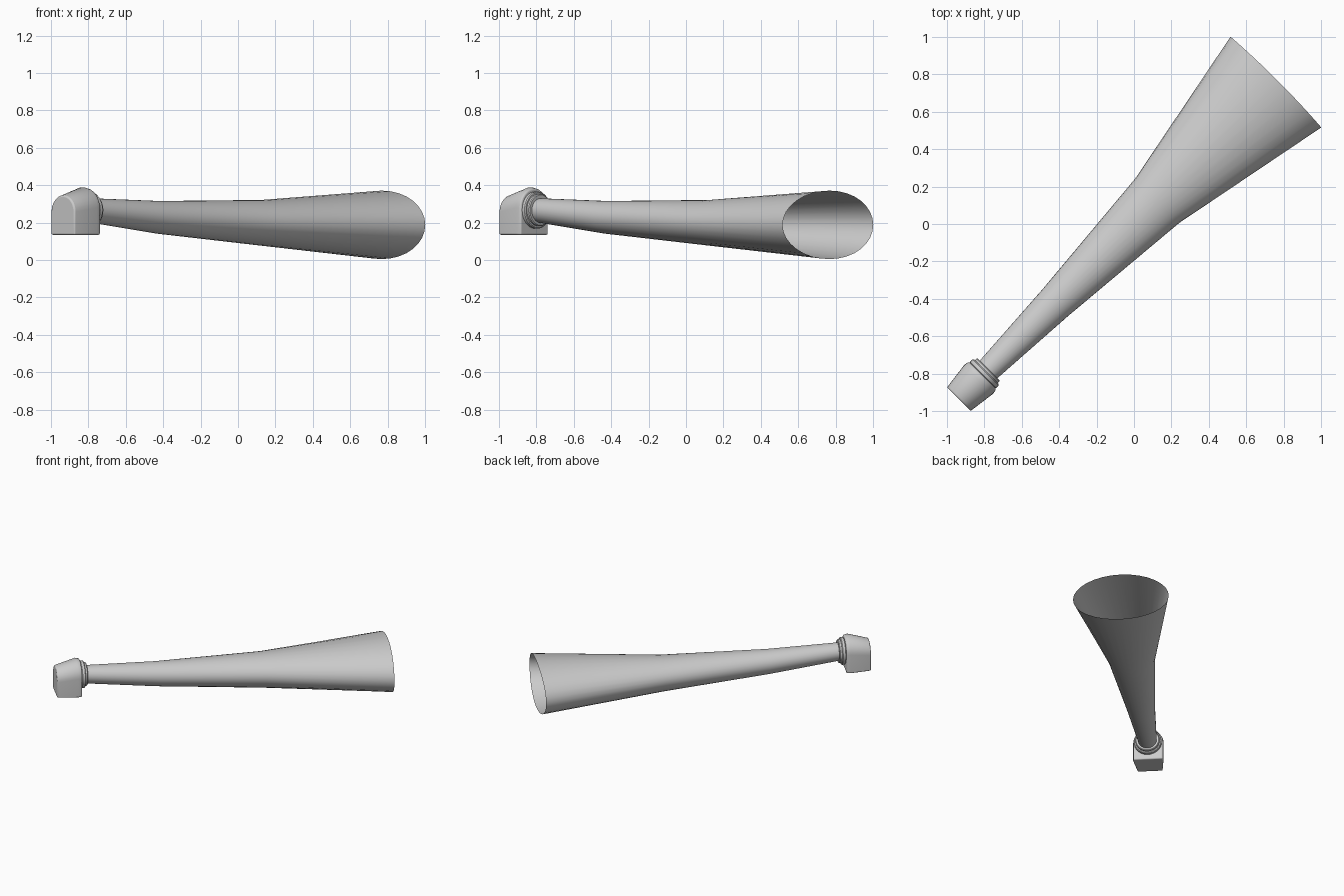
import bpy, bmesh, math
from mathutils import Matrix

if "Cube" in bpy.data.objects:
    bpy.data.objects.remove(bpy.data.objects["Cube"])

# Local frame: +x along the horn, y sideways, z up; turned 45 degrees at the end
TURN = Matrix.Rotation(math.radians(45), 4, 'Z')


def loft(name, rings, cap_start=False, cap_end=False, bevel=0, angle=30):
    bm = bmesh.new()
    loops = [[bm.verts.new(p) for p in ring] for ring in rings]
    n = len(loops[0])
    for a, b in zip(loops, loops[1:]):
        for i in range(n):
            j = (i + 1) % n
            bm.faces.new((a[i], a[j], b[j], b[i]))
    if cap_start:
        bm.faces.new(loops[0][::-1])
    if cap_end:
        bm.faces.new(loops[-1])
    bmesh.ops.recalc_face_normals(bm, faces=bm.faces)
    bm.transform(TURN)
    mesh = bpy.data.meshes.new(name)
    bm.to_mesh(mesh)
    bm.free()
    obj = bpy.data.objects.new(name, mesh)
    bpy.context.collection.objects.link(obj)
    if bevel:
        mod = obj.modifiers.new("rounded_edges", 'BEVEL')
        mod.width, mod.segments = bevel, 3
        mod.limit_method, mod.angle_limit = 'ANGLE', math.radians(35)
    bpy.context.view_layer.objects.active = obj
    obj.select_set(True)
    bpy.ops.object.shade_smooth_by_angle(angle=math.radians(angle))
    obj.select_set(False)
    return obj


def ellipse(s, ry, rz, zc, bulge=0, n=32):
    pts = []
    for i in range(n):
        a = 2 * math.pi * i / n
        pts.append((s + bulge * math.sin(a) ** 2, ry * math.cos(a), zc + rz * math.sin(a)))
    return pts


def arch(s, half, top, bottom=0.135, n=16):
    # inverted U: flat bottom, straight sides, round top
    pts = [(s, -half, bottom), (s, half, bottom)]
    for i in range(n + 1):
        a = math.pi * i / n
        pts.append((s, half * math.cos(a), top - half + half * math.sin(a)))
    return pts


# Flared open horn, round at the neck and oval at the mouth
loft("horn", [
    ellipse(-1.14, 0.064, 0.064, 0.267),
    ellipse(-0.595, 0.099, 0.088, 0.2275),
    ellipse(0.175, 0.167, 0.122, 0.199),
    ellipse(1.073, 0.343, 0.183, 0.188, 0.012)])

# Arched housing, narrower and lower at the back
loft("housing", [
    arch(-1.325, 0.089, 0.345),
    arch(-1.175, 0.109, 0.389),
    arch(-1.145, 0.104, 0.382)], True, True, 0.008)

# Stepped collar between housing and horn
loft("collar", [ellipse(s, r, r, 0.267) for s, r in (
    (-1.16, 0.094), (-1.145, 0.094), (-1.14, 0.099), (-1.122, 0.099), (-1.117, 0.094),
    (-1.117, 0.086), (-1.104, 0.086), (-1.099, 0.081), (-1.099, 0.06))], True)
